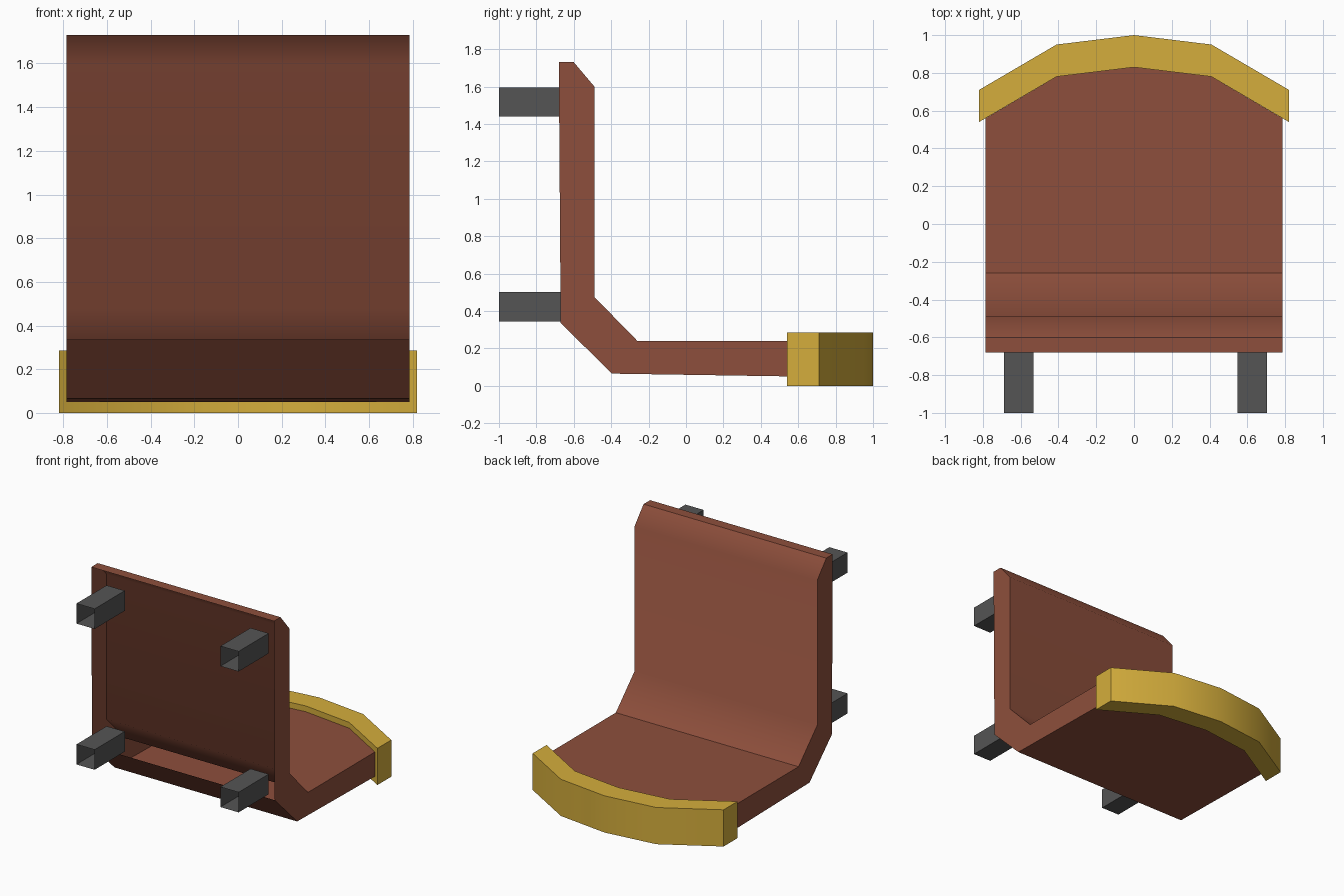
import bpy, bmesh, math

if "Cube" in bpy.data.objects:
    bpy.data.objects.remove(bpy.data.objects["Cube"])


def material(name, rgb):
    m = bpy.data.materials.new(name)
    m.diffuse_color = (*rgb, 1)
    m.use_nodes = True
    m.node_tree.nodes["Principled BSDF"].inputs["Base Color"].default_value = m.diffuse_color
    return m


BROWN = material("brown_leather", (0.27, 0.078, 0.045))
GOLD = material("gold_trim", (0.66, 0.42, 0.045))
GREY = material("dark_grey", (0.09, 0.09, 0.09))


def finish(name, bm, mat, angle):
    bmesh.ops.recalc_face_normals(bm, faces=bm.faces)
    for f in bm.faces:
        f.smooth = True
    for e in bm.edges:
        if len(e.link_faces) == 2 and e.calc_face_angle(0) > math.radians(angle):
            e.smooth = False
    mesh = bpy.data.meshes.new(name)
    bm.to_mesh(mesh)
    bm.free()
    mesh.materials.append(mat)
    ob = bpy.data.objects.new(name, mesh)
    bpy.context.scene.collection.objects.link(ob)
    return ob


# Plan curve shared by the seat front and the trim (half, centre outwards)
HALF_CURVE = [(0, 0.83), (0.41, 0.78), (0.82, 0.54)]


def full_curve(half):
    return [(-x, y) for x, y in reversed(half[1:])] + half


# Seat shell: L-shaped side profile (y, z), open at the back
profile = [(-0.68, 1.73), (-0.60, 1.73), (-0.49, 1.60), (-0.49, 0.475),
           (-0.26, 0.24), (0.56, 0.24), (0.56, 0.05), (-0.395, 0.065), (-0.67, 0.335)]
W = 0.785
bm = bmesh.new()
left, right = [[bm.verts.new((s * W, y, z)) for y, z in profile] for s in (-1, 1)]
bm.faces.new(left)
bm.faces.new(right)
for i in (0, 1, 2, 3, 7):
    bm.faces.new((left[i], left[i + 1], right[i + 1], right[i]))
# Seat top and underside follow the curved front
curve = [(-0.41, 0.78), (0, 0.83), (0.41, 0.78)]
for front, rear, z in ((5, 4, 0.24), (6, 7, 0.05)):
    mid = [bm.verts.new((x, y, z)) for x, y in curve]
    bm.faces.new([left[rear], left[front], *mid, right[front], right[rear]])
shell = finish("seat_shell", bm, BROWN, 60)
# Crisp crease where the seat cushion meets the backrest, and at the underside
for e in shell.data.edges:
    a, b = (shell.data.vertices[v].co for v in e.vertices)
    if abs(a.x - b.x) > 1 and (a.z < 0.3 or a.z > 1.7):
        e.use_edge_sharp = True

# Curved front trim: closed band swept along the curve
bm = bmesh.new()
rings = []
for x, y in full_curve(HALF_CURVE):
    rings.append([bm.verts.new((x, y + d, z))
                  for d, z in ((0, 0), (0.17, 0), (0.17, 0.285), (0, 0.285))])
for a, b in zip(rings, rings[1:]):
    for i in range(4):
        j = (i + 1) % 4
        bm.faces.new((a[i], a[j], b[j], b[i]))
bm.faces.new(rings[0])
bm.faces.new(rings[-1])
finish("front_trim", bm, GOLD, 50)


# Rear mounting pegs: square tubes open at both ends
def peg(name, x, z, h=0.078):
    bm = bmesh.new()
    ends = [[bm.verts.new((x + i * h, y, z + k * h))
             for i, k in ((-1, -1), (1, -1), (1, 1), (-1, 1))] for y in (-1.0, -0.63)]
    for i in range(4):
        j = (i + 1) % 4
        bm.faces.new((ends[0][i], ends[0][j], ends[1][j], ends[1][i]))
    finish(name, bm, GREY, 30)


for side, x in (("left", -0.61), ("right", 0.627)):
    for level, z in (("lower", 0.423), ("upper", 1.517)):
        peg(f"{side}_{level}_peg", x, z)
